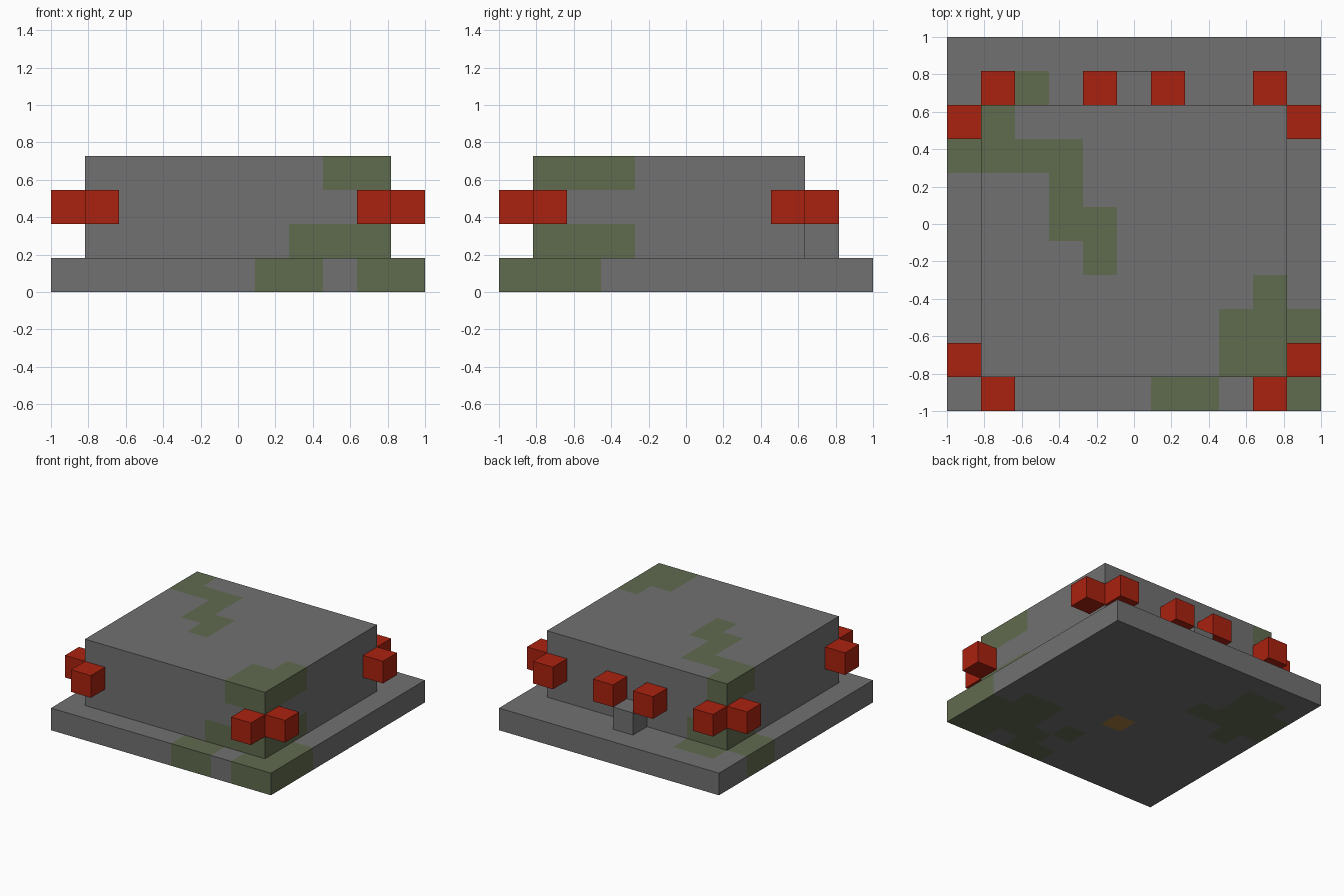
import bpy
import bmesh
from mathutils import Vector

if "Cube" in bpy.data.objects:
    bpy.data.objects.remove(bpy.data.objects["Cube"])

N = 11            # blocks along each side
U = 2 / N         # size of one block


def material(name, rgb):
    m = bpy.data.materials.new(name)
    m.use_nodes = True
    m.diffuse_color = (*rgb, 1)
    m.node_tree.nodes["Principled BSDF"].inputs["Base Color"].default_value = (*rgb, 1)
    return m


STONE = material("grey stone", (0.165, 0.165, 0.165))
MOSS = material("mossy stone", (0.118, 0.147, 0.078))
RED = material("red", (0.40, 0.016, 0.005))
ORANGE = material("orange", (0.38, 0.20, 0.05))

# Moss maps: rows run from back to front, m = moss, o = orange
SLAB_MAP = """
...........
.mm........
mmm........
mmmm.......
.m.........
...........
.....o.....
........mm.
......m.mmm
.......mmmm
......mm.mm""".split()

LOWER_MAP = """
...........
...........
.mm........
.m.........
...........
...........
...........
.........m.
.........m.
.......mmm.
...........""".split()

UPPER_MAP = """
...........
...........
.m.........
.mmm.......
...m.......
...mm......
....m......
.........m.
........mm.
........mm.
...........""".split()

PLAIN_MAP = ["." * N] * N
LAYERS = [SLAB_MAP, LOWER_MAP, PLAIN_MAP, UPPER_MAP]


def block(name, lo, hi, mats, mapped=False):
    """Box spanning block indices lo..hi, cut on the block grid if mapped."""
    lo, hi = Vector(lo), Vector(hi)
    bm = bmesh.new()
    bmesh.ops.create_cube(bm, size=1)
    for v in bm.verts:
        v.co = Vector(hi[i] if v.co[i] > 0 else lo[i] for i in range(3))
    if mapped:
        for axis in range(3):
            normal = Vector(int(i == axis) for i in range(3))
            for k in range(int(lo[axis]) + 1, int(hi[axis])):
                bmesh.ops.bisect_plane(bm, geom=bm.verts[:] + bm.edges[:] + bm.faces[:],
                                       plane_co=normal * k, plane_no=normal)
        bm.normal_update()
        # Colour each face by the block it belongs to
        for f in bm.faces:
            x, y, z = (int(c) for c in f.calc_center_median() - f.normal / 2)
            f.material_index = ".mo".index(LAYERS[z][N - 1 - y][x])
    for v in bm.verts:
        v.co = (v.co - Vector((N / 2, N / 2, 0))) * U
    mesh = bpy.data.meshes.new(name)
    bm.to_mesh(mesh)
    bm.free()
    for m in mats:
        mesh.materials.append(m)
    bpy.context.collection.objects.link(bpy.data.objects.new(name, mesh))


# Stone slab and main body
block("base_slab", (0, 0, 0), (N, N, 1), [STONE, MOSS, ORANGE], True)
block("main_body", (1, 1, 1), (N - 1, N - 2, 4), [STONE, MOSS], True)

# Small step at the back
block("back_step", (5, 9, 1), (6, 10, 2), [STONE])


# Red blocks around the body, mirrored left to right
def red_pair(name, x, y):
    for side, cx in (("right", x), ("left", N - 1 - x)):
        block(f"{name}_{side}", (cx, y, 2), (cx + 1, y + 1, 3), [RED])


red_pair("front_lamp", 1, 0)
red_pair("front_side_lamp", 0, 1)
red_pair("back_side_lamp", 0, 8)
red_pair("back_lamp", 1, 9)
red_pair("door_lamp", 4, 9)
